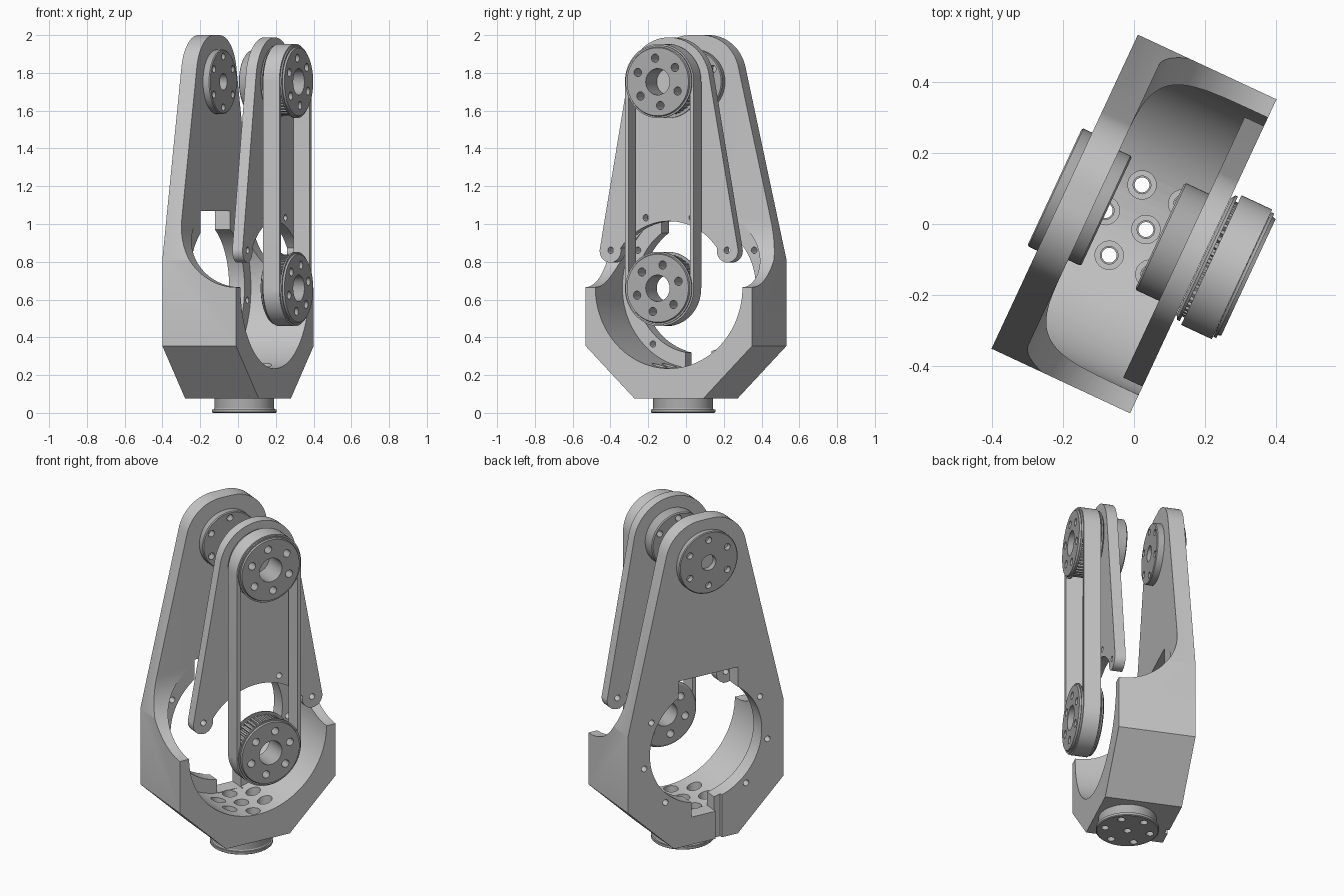
import bpy, bmesh, math
from mathutils import Vector, Matrix
from mathutils.geometry import convex_hull_2d

if "Cube" in bpy.data.objects:
    bpy.data.objects.remove(bpy.data.objects["Cube"])

TURN = math.radians(-25)      # whole assembly is turned about z
LOW, HIGH = 0.665, 1.753      # heights of the bore and the upper axle
BACK, FRONT, WALL = -0.215, 0.215, -0.125


def material(name, value):
    m = bpy.data.materials.new(name)
    m.use_nodes = True
    m.diffuse_color = (value, value, value, 1)
    m.node_tree.nodes["Principled BSDF"].inputs["Base Color"].default_value = (value, value, value, 1)
    return m


LIGHT = material("light grey", 0.57)
MID = material("mid grey", 0.42)


def finish(name, bm, mat):
    bmesh.ops.recalc_face_normals(bm, faces=bm.faces)
    me = bpy.data.meshes.new(name)
    bm.to_mesh(me)
    bm.free()
    me.materials.append(mat)
    ob = bpy.data.objects.new(name, me)
    ob.rotation_euler.z = TURN
    bpy.context.collection.objects.link(ob)
    return ob


def prism(name, pts, a, b, mat=LIGHT, axis="x"):
    """Extrude a (y, z) outline along x, or an (x, z) outline along y."""
    place = (lambda p: (a, p[0], p[1])) if axis == "x" else (lambda p: (p[0], a, p[1]))
    step = (b - a, 0, 0) if axis == "x" else (0, b - a, 0)
    bm = bmesh.new()
    face = bm.faces.new([bm.verts.new(place(p)) for p in pts])
    out = bmesh.ops.extrude_face_region(bm, geom=[face])
    verts = [v for v in out["geom"] if isinstance(v, bmesh.types.BMVert)]
    bmesh.ops.translate(bm, verts=verts, vec=step)
    return finish(name, bm, mat)


def circle(y, z, r, n=64):
    return [(y + r * math.cos(math.tau * i / n), z + r * math.sin(math.tau * i / n)) for i in range(n)]


def hull(pts):
    return [pts[i] for i in convex_hull_2d([Vector(p) for p in pts])]


def lathe(name, rings, mat, z=0.0, x=0.0, upright=False, n=64):
    """Closed stack of (position, radius) rings along x, or along z if upright."""
    bm = bmesh.new()
    loops = []
    for t, r in rings:
        loops.append([bm.verts.new((x + p, q, t) if upright else (t, p, z + q))
                      for p, q in circle(0, 0, r, n)])
    for lo, hi in zip(loops, loops[1:]):
        for i in range(n):
            j = (i + 1) % n
            bm.faces.new((lo[i], lo[j], hi[j], hi[i]))
    bm.faces.new(loops[0])
    bm.faces.new(loops[-1])
    return finish(name, bm, mat)


def rod(y, z, r, a, b, n=20):
    return prism("cutter", circle(y, z, r, n), a, b)


def box(y0, y1, z0, z1, a, b):
    return prism("cutter", [(y0, z0), (y1, z0), (y1, z1), (y0, z1)], a, b)


def combine(ob, tools, op="DIFFERENCE"):
    for t in tools:
        m = ob.modifiers.new("cut", "BOOLEAN")
        m.operation, m.object, m.solver = op, t, "EXACT"
    deps = bpy.context.evaluated_depsgraph_get()
    deps.update()
    me = bpy.data.meshes.new_from_object(ob.evaluated_get(deps))
    ob.modifiers.clear()
    ob.data = me
    for t in tools:
        bpy.data.objects.remove(t)


def bolt_ring(z, radius, r, a, b, count=6, start=90):
    ang = [math.radians(start + 360 * i / count) for i in range(count)]
    return [rod(radius * math.cos(t), z + radius * math.sin(t), r, a, b) for t in ang]


def floor_holes(r, z0, z1):
    tools = []
    for p, q in [(0, 0)] + circle(0, 0, 0.126, 6):
        t = lathe("cutter", [(z0, r), (z1, r)], LIGHT, x=0.037 + p, upright=True, n=24)
        t.data.transform(Matrix.Translation((0, q, 0)))
        tools.append(t)
    return tools


# Housing: tall back plate flowing into a deep cradle
outline = hull(circle(-0.035, 1.782, 0.218) + circle(0.035, 1.782, 0.218) +
               [(s * y, z) for s in (-1, 1) for y, z in ((0.487, 0.81), (0.487, 0.355), (0.2, 0.075))])
housing = prism("housing", outline, BACK, FRONT)
curve = [(FRONT - 0.34 * math.sin(t), LOW + 0.36 * (1 - math.cos(t)))
         for t in [math.pi / 2 * i / 20 for i in range(21)]]
relief = prism("cutter", [(0.5, LOW)] + curve + [(WALL, 2.2), (0.5, 2.2)], -0.8, 0.8, axis="y")
combine(housing, [relief])
combine(housing, [rod(0, LOW, 0.43, WALL, 0.4, 96)])
combine(housing, [rod(0, LOW, 0.35, -0.4, 0.0, 96)])
combine(housing, [box(-0.2, 0.17, 0.8, 1.07, -0.4, 0.0),
                  box(-0.06, 0.09, 0.24, 0.5, -0.4, -0.1),
                  box(-0.1, -0.06, 0.0, 0.4, -0.4, -0.198)])
combine(housing, bolt_ring(LOW, 0.392, 0.017, -0.4, -0.05, 9, 30))
combine(housing, floor_holes(0.04, 0.12, 0.5) + floor_holes(0.025, 0.0, 0.2))

# Base flange under the cradle
base = lathe("base_flange", [(0, 0.166), (0.004, 0.171), (0.018, 0.171), (0.018, 0.162), (0.025, 0.158),
                             (0.076, 0.158)], MID, x=0.037, upright=True)
combine(base, floor_holes(0.021, -0.1, 0.2))

# Front plate: tapered, with two rounded feet
feet = [(-0.342, 0.858), (0.342, 0.858)]
shape = circle(0, 1.75, 0.238)
for y, z in feet:
    shape += circle(y, z, 0.062)
plate = prism("front_plate", hull(shape), 0.155, FRONT)
combine(plate, [rod(0, LOW, 0.35, 0, 0.5, 96)])
combine(plate, [rod(y, z, 0.062, 0.155, FRONT, 64) for y, z in feet], "UNION")
combine(plate, bolt_ring(LOW, 0.392, 0.017, 0, 0.5, 9, 30))

# Bearing hubs on the upper axle
front_hub = lathe("front_hub", [(0.08, 0.16), (0.085, 0.166), (0.156, 0.166)], MID, HIGH)
combine(front_hub, bolt_ring(HIGH, 0.135, 0.018, 0, 0.13) + [rod(0, HIGH, 0.045, 0, 0.13, 32)])
back_hub = lathe("back_hub", [(-0.246, 0.178), (-0.242, 0.183), (-0.21, 0.183), (-0.21, 0.17),
                              (-0.09, 0.17), (-0.085, 0.165)], MID, HIGH)
combine(back_hub, [t for a, b in ((-0.4, -0.19), (-0.14, 0.1))
                   for t in bolt_ring(HIGH, 0.135, 0.019, a, b) + [rod(0, HIGH, 0.045, a, b, 32)]])

# Toothed pulleys with side flanges
TEETH = 48
PULLEY_LOW = 0.66
for name, z, start in (("lower", PULLEY_LOW, 77), ("upper", HIGH, 97)):
    gear = []
    for i in range(TEETH):
        for k, r in ((0.0, 0.178), (0.45, 0.178), (0.55, 0.163), (0.9, 0.163)):
            t = math.tau * (i + k) / TEETH
            gear.append((r * math.cos(t), z + r * math.sin(t)))
    parts = [
        prism(name + "_pulley_teeth", gear, 0.232, 0.336, MID),
        lathe(name + "_inner_flange", [(0.216, 0.18), (0.224, 0.193), (0.232, 0.193)], MID, z),
        lathe(name + "_outer_flange", [(0.336, 0.193), (0.345, 0.193), (0.345, 0.184), (0.355, 0.18)], MID, z),
    ]
    for p in parts:
        combine(p, bolt_ring(z, 0.126, 0.022, 0.1, 0.5, 6, start) + [rod(0, z, 0.07, 0.1, 0.5, 40)])

# Drive belt around both pulleys
belt = prism("drive_belt", hull(circle(0, PULLEY_LOW, 0.201) + circle(0, HIGH, 0.201)), 0.24, 0.335)
combine(belt, [prism("cutter", hull(circle(0, PULLEY_LOW, 0.179) + circle(0, HIGH, 0.179)), 0.1, 0.5)])

# Smooth the round surfaces, keep the edges crisp
for ob in bpy.context.scene.objects:
    ob.select_set(ob.type == "MESH")
    if ob.type == "MESH":
        bpy.context.view_layer.objects.active = ob
bpy.ops.object.shade_smooth_by_angle(angle=math.radians(25))
